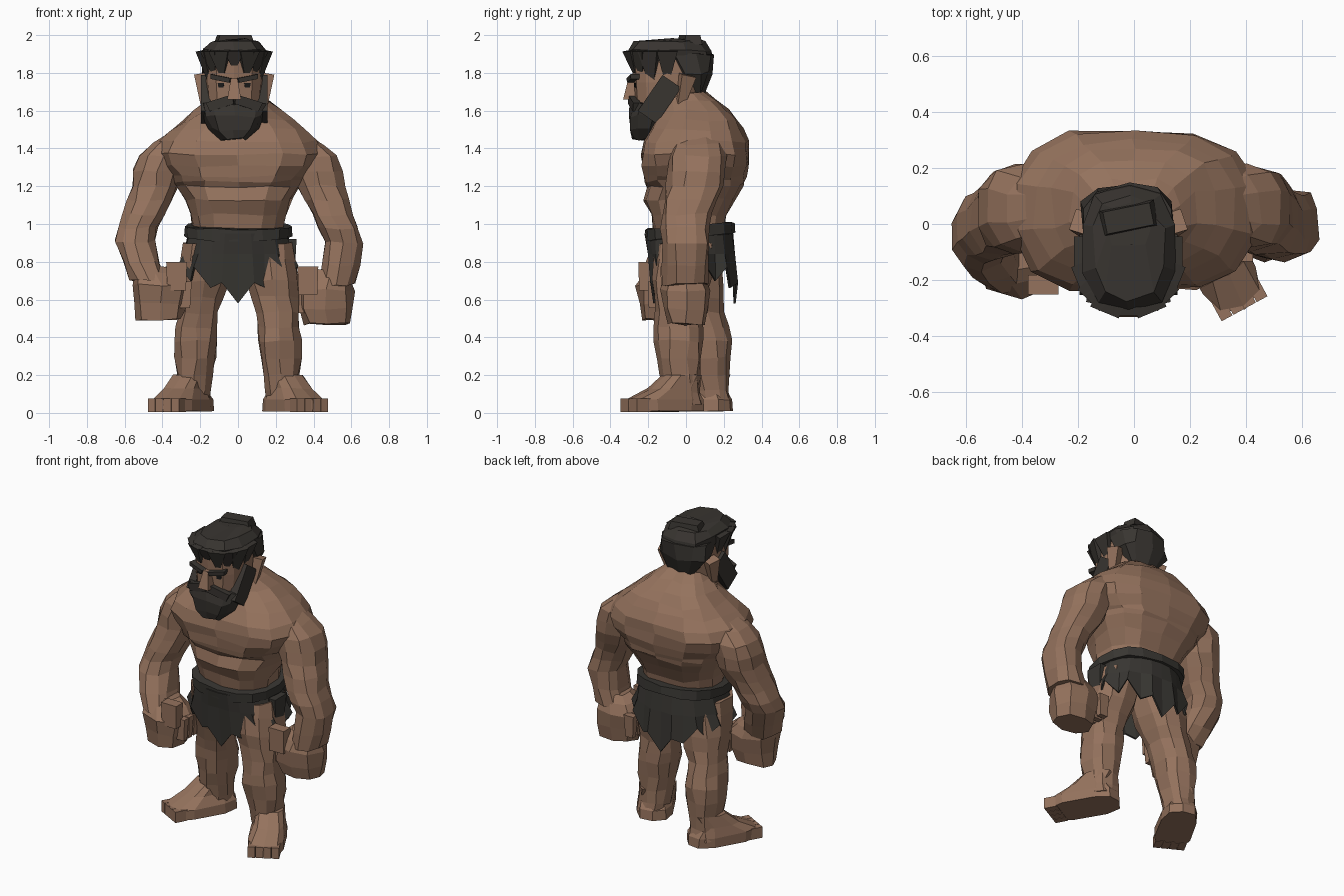
import bpy, bmesh, math, random
from mathutils import Vector, Matrix

random.seed(4)
if "Cube" in bpy.data.objects:
    bpy.data.objects.remove(bpy.data.objects["Cube"])


def material(name, red, green, blue):
    mat = bpy.data.materials.new(name)
    mat.use_nodes = True
    mat.diffuse_color = (red, green, blue, 1)
    shader = mat.node_tree.nodes["Principled BSDF"]
    shader.inputs["Base Color"].default_value = mat.diffuse_color
    shader.inputs["Roughness"].default_value = 0.9
    return mat


SKIN = material("brown skin", 0.3, 0.17, 0.11)
HAIR = material("dark hair", 0.04, 0.035, 0.03)
HIDE = material("dark hide", 0.04, 0.037, 0.032)
BLACK = material("black eye", 0.01, 0.01, 0.01)


def finish(name, bm, mat):
    bmesh.ops.recalc_face_normals(bm, faces=bm.faces)
    mesh = bpy.data.meshes.new(name)
    bm.to_mesh(mesh)
    bm.free()
    mesh.materials.append(mat)
    obj = bpy.data.objects.new(name, mesh)
    bpy.context.collection.objects.link(obj)
    return obj


def power_of(value, exponent):
    return math.copysign(abs(value) ** exponent, value)


def clamp(value):
    return min(1, max(0, value))


def bridge(bm, loops):
    """Join neighbouring loops of corners with quads."""
    for lower, upper in zip(loops, loops[1:]):
        for i in range(len(lower)):
            bm.faces.new((lower[i - 1], lower[i], upper[i], upper[i - 1]))


def loft(name, rings, mat, sides=10, power=0.8, turn=0.0, jitter=0.006, relief=None):
    """Skin rings of (x, y, z, radius x, radius y); the first corner faces front."""
    bm = bmesh.new()
    spin = Matrix.Rotation(turn, 3, "Z")
    loops = []
    for x, y, z, radius_x, radius_y in rings:
        loop = []
        for i in range(sides):
            angle = math.tau * i / sides
            corner = Vector((power_of(math.sin(angle), power) * radius_x,
                             -power_of(math.cos(angle), power) * radius_y, 0))
            if relief:
                corner.y += relief(angle, z)
            noise = Vector([random.uniform(-jitter, jitter) for axis in "xyz"])
            loop.append(bm.verts.new(spin @ corner + Vector((x, y, z)) + noise))
        loops.append(loop)
    bridge(bm, loops)
    bm.faces.new(loops[0])
    bm.faces.new(loops[-1])
    return finish(name, bm, mat)


def refine(rows):
    """Add a smooth in-between row after every key row."""
    rows = [Vector(row) for row in rows]
    result = []
    for i in range(len(rows) - 1):
        before, after = rows[max(i - 1, 0)], rows[min(i + 2, len(rows) - 1)]
        middle = (rows[i] + rows[i + 1]) * 9 / 16 - (before + after) / 16
        result += [rows[i], middle]
    return result + [rows[-1]]


def spans(rows, x=0.0):
    """Turn rows of (z, half width, front, back) into rings."""
    return [(x, (front + back) / 2, z, width, (back - front) / 2) for z, width, front, back in rows]


def tube(rows, pose, depth=1.2):
    """Turn refined rows of (x, y, z, radius) into posed rings, a little deeper than wide."""
    return [(*pose(x, y, z), radius, radius * depth) for x, y, z, radius in refine(rows)]


def block(name, place, size, mat, turn=(0, 0, 0), taper=0.75):
    """Box whose lower end is scaled by the taper."""
    bm = bmesh.new()
    bmesh.ops.create_cube(bm, size=1)
    for vert in bm.verts:
        scale = taper if vert.co.z < 0 else 1
        vert.co = (vert.co.x * scale * size[0], vert.co.y * scale * size[1], vert.co.z * size[2])
    obj = finish(name, bm, mat)
    obj.location, obj.rotation_euler = place, turn
    return obj


# Torso with jutting pectorals, a chest cleft, belly muscles and a spine groove
def muscle(angle, z):
    facing = math.cos(angle)
    if facing > 0.5:
        pectoral = 1.21 < z < 1.45
        belly = 1.08 < z < 1.15
        cleft = 0.025 if pectoral and facing > 0.99 else 0
        return cleft - (0.025 if pectoral or belly else 0)
    return -0.01 if facing < -0.99 else 0


loft("torso", spans(refine([
    (0.9, 0.24, -0.16, 0.19), (1.05, 0.25, -0.19, 0.23), (1.2, 0.33, -0.21, 0.31), (1.25, 0.37, -0.22, 0.33),
    (1.37, 0.45, -0.23, 0.35), (1.5, 0.36, -0.2, 0.31), (1.6, 0.23, -0.13, 0.24), (1.7, 0.12, -0.1, 0.1)])),
    SKIN, sides=14, jitter=0.009, relief=muscle)

# Arms: the right fist is carried further forward and inward
ARM = [(0.29, 0.06, 1.47, 0.09), (0.4, 0.06, 1.36, 0.13), (0.44, 0.05, 1.2, 0.125), (0.5, 0, 1.05, 0.11),
       (0.56, 0, 0.9, 0.105), (0.52, 0, 0.68, 0.1)]
FIST = [(0.49, 0, 0.76, 0.09), (0.46, 0, 0.65, 0.155), (0.47, 0, 0.47, 0.12)]
for side, sign, forward, inward in (("left", 1, 0, 0), ("right", -1, 0.13, 0.05)):
    def bend(x, y, z):
        amount = clamp((1 - z) * 3)
        return sign * (x - inward * amount), y - forward * amount, z + inward * amount / 2

    loft(side + "_arm", tube(ARM, bend), SKIN, jitter=0.009)
    loft(side + "_fist", tube(FIST, bend, 0.85), SKIN, sides=8, jitter=0.009)
    block(side + "_thumb", bend(0.37, -0.1, 0.7), (0.11, 0.07, 0.15), SKIN, taper=0.9)
    for k, finger in enumerate(("index", "middle", "ring", "little")):
        block(f"{side}_{finger}_finger", bend(0.33, k / 20 - 0.05, 0.6), (0.07, 0.045, 0.14), SKIN)

# Legs and feet: the left one steps forward
LEG = [(0.15, 0, 0.9, 0.14), (0.18, -0.02, 0.7, 0.14), (0.21, -0.04, 0.53, 0.11), (0.22, -0.04, 0.38, 0.12),
       (0.23, -0.03, 0.2, 0.095), (0.24, -0.01, 0.05, 0.09)]
FOOT = [(0.29, -0.11, 0.01, 0.11, 0.22), (0.29, -0.11, 0.07, 0.11, 0.22),
        (0.28, -0.07, 0.13, 0.09, 0.13), (0.25, -0.02, 0.2, 0.08, 0.1)]
for side, sign, back in (("left", 1, 0), ("right", -1, 0.15)):
    def step(x, y, z):
        return sign * x, y + back * clamp((0.9 - z) * 2), z

    splay = sign * 0.5
    loft(side + "_leg", tube(LEG, step, 1.12), SKIN, jitter=0.009)
    loft(side + "_foot", [(*step(x, y, z), rx, ry) for x, y, z, rx, ry in FOOT], SKIN,
         power=0.65, turn=splay, jitter=0.003)
    for k, toe in enumerate(("big", "second", "third", "small")):
        reach = Matrix.Rotation(splay, 3, "Z") @ Vector((sign * (k - 1.5) / 21, -0.18, 0))
        block(f"{side}_{toe}_toe", Vector(step(0.29, -0.11, 0.04)) + reach, (0.044, 0.08, 0.07),
              SKIN, (0, 0, splay), taper=1)

# Hide skirt: flared folds with a ragged hem, longest at front and back
SIDES = 24
bm = bmesh.new()
rows = []
for level, height in enumerate((0.95, 0.84, 0.74)):
    row = []
    for i in range(SIDES):
        angle = math.tau * i / SIDES
        across, facing = math.sin(angle), math.cos(angle)
        zigzag = 1 if i % 2 else -1
        flare = level * (0.023 + zigzag * 0.01)
        drop = level // 2 * (0.12 * abs(facing) ** 8 - zigzag * 0.04)
        depth = 0.235 + flare / 2 - level * 0.03 * clamp(facing)
        row.append(bm.verts.new((across * (0.265 + flare), 0.015 - power_of(facing, 0.8) * depth, height - drop)))
    rows.append(row)
bridge(bm, rows)
skirt = finish("hide_skirt", bm, HIDE)
skirt.modifiers.new("thickness", "SOLIDIFY").thickness = 0.012

# Belt, tilted up towards the back
belt = loft("belt", [(0, 0.02, z, 0.285, 0.24) for z in (-0.03, 0.03)], HIDE, sides=16)
belt.location.z = 0.96
belt.rotation_euler.x = 0.08
block("belt_knot", (0.28, 0, 0.85), (0.06, 0.12, 0.14), HIDE)

# Head and beard, set slightly to the right
MIDDLE = -0.02
loft("head", spans([(1.5, 0.1, -0.22, 0.02), (1.6, 0.14, -0.27, 0.05), (1.75, 0.155, -0.28, 0.08),
                    (1.9, 0.15, -0.29, 0.1)], MIDDLE), SKIN, sides=12, power=0.7, jitter=0)
loft("beard", spans([(1.45, 0.07, -0.28, -0.17), (1.5, 0.13, -0.3, -0.12), (1.57, 0.165, -0.305, -0.08),
                     (1.64, 0.175, -0.29, -0.07)], MIDDLE), HAIR, sides=11, jitter=0.01)
block("nose", (MIDDLE, -0.28, 1.715), (0.035, 0.05, 0.11), SKIN, taper=2.1)
for side, sign in (("left", 1), ("right", -1)):
    def part(name, x, y, z, size, mat, tilt=(0, 0, 0), taper=0.75):
        lean, roll, yaw = tilt
        block(f"{side}_{name}", (MIDDLE + sign * x, y, z), size, mat, (lean, sign * roll, sign * yaw), taper)

    part("ear", 0.165, -0.01, 1.71, (0.06, 0.08, 0.16), SKIN, (-0.2, 0.15, 0.3), 0.5)
    part("brow", 0.07, -0.28, 1.77, (0.11, 0.05, 0.025), HAIR, (0, -0.2, 0.2), 0.9)
    part("eye", 0.07, -0.268, 1.735, (0.035, 0.009, 0.025), BLACK, (0, 0, 0.18))
    part("sideburn", 0.15, -0.14, 1.66, (0.05, 0.12, 0.23), HAIR, (-0.6, 0, 0), 1)
    part("moustache", 0.07, -0.275, 1.64, (0.15, 0.04, 0.05), HAIR, (0, 0.3, 0.2), 0.9)

# Hair: crown with a ragged peak, lower back and a fringe of pointed locks
loft("hair_crown", spans([(1.87, 0.165, -0.29, 0.145), (1.92, 0.175, -0.31, 0.14), (1.96, 0.13, -0.27, 0.11),
                          (1.975, 0.08, -0.08, 0.08)], MIDDLE), HAIR, jitter=0.01)
block("hair_peak", (MIDDLE, 0.02, 1.975), (0.17, 0.08, 0.05), HAIR, (0, 0, 0.2), 1.2)
loft("hair_back", spans([(1.68, 0.09, 0.02, 0.09), (1.8, 0.17, -0.06, 0.145), (1.9, 0.17, -0.15, 0.145)],
                        MIDDLE), HAIR, jitter=0.01)
LOCKS = 9
for k in range(LOCKS):
    angle = math.pi * k / (LOCKS - 1)
    across, facing = math.cos(angle), math.sin(angle)
    length = 0.08 + 0.07 * across ** 2 + 0.03 * (k % 2)
    place = (MIDDLE + 0.15 * power_of(across, 0.8), -0.1 - 0.19 * facing ** 0.8, 1.92 - length / 2)
    block(f"lock_{k}", place, (0.11, 0.06, length), HAIR, (0.2, 0, math.pi / 2 - angle), taper=0.3)
